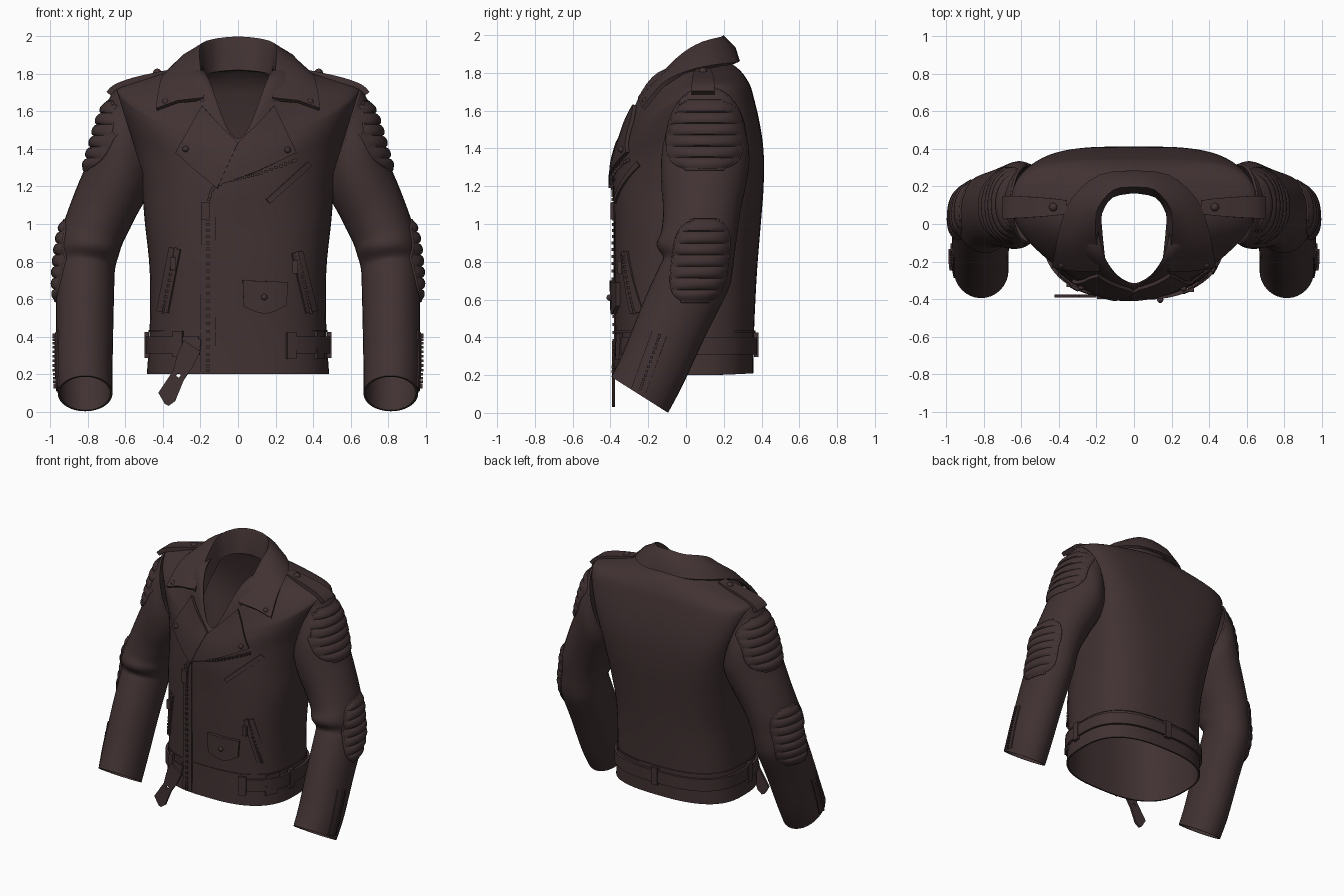
import bpy, bmesh, math
from mathutils import Vector, Matrix
from mathutils.bvhtree import BVHTree

if "Cube" in bpy.data.objects:
    bpy.data.objects.remove(bpy.data.objects["Cube"])

leather = bpy.data.materials.new("dark_brown_leather")
leather.diffuse_color = (0.054, 0.032, 0.033, 1)
leather.use_nodes = True
leather.node_tree.nodes["Principled BSDF"].inputs["Base Color"].default_value = leather.diffuse_color


def finish(name, bm, mirror=False, angle=40):
    bmesh.ops.recalc_face_normals(bm, faces=bm.faces)
    me = bpy.data.meshes.new(name)
    bm.to_mesh(me)
    bm.free()
    me.materials.append(leather)
    for f in me.polygons:
        f.use_smooth = True
    me.set_sharp_from_angle(angle=math.radians(angle))
    ob = bpy.data.objects.new(name, me)
    bpy.context.collection.objects.link(ob)
    if mirror:
        ob.modifiers.new("mirror", 'MIRROR').use_mirror_merge = False


# Sheet of points with thickness
def grid(name, rows, th=0.02, wrap=False, mirror=False, holes=()):
    bm = bmesh.new()
    V = [[bm.verts.new(p) for p in r] for r in rows]
    n = len(rows[0])
    for i in range(len(rows) - 1):
        for j in range(n if wrap else n - 1):
            if (i, j) not in holes:
                k = (j + 1) % n
                bm.faces.new((V[i][j], V[i][k], V[i + 1][k], V[i + 1][j]))
    bm.normal_update()
    verts, faces = list(bm.verts), list(bm.faces)
    border = [e.verts[:] for e in bm.edges if len(e.link_faces) == 1]
    twin = {}
    for v in verts:
        d = v.normal * th / 2
        twin[v] = bm.verts.new(v.co - d)
        v.co += d
    for f in faces:
        bm.faces.new([twin[v] for v in reversed(f.verts[:])])
    for a, b in border:
        bm.faces.new((a, b, twin[b], twin[a]))
    finish(name, bm, mirror)


# Catmull-Rom resampling of tuples
def smooth(keys, n):
    out = []
    for i in range(len(keys) - 1):
        a, b, c, d = (keys[max(0, min(len(keys) - 1, i + k))] for k in (-1, 0, 1, 2))
        for s in range(n):
            t = s / n
            out.append(tuple(0.5 * (2 * q + (r - p) * t + (2 * p - 5 * q + 4 * r - w) * t * t
                             + (3 * q - p - 3 * r + w) * t ** 3) for p, q, r, w in zip(a, b, c, d)))
    return out + [tuple(keys[-1])]


def tree(rows):
    n = len(rows[0])
    return BVHTree.FromPolygons([p for r in rows for p in r],
        [(i * n + j, i * n + (j + 1) % n, (i + 1) * n + (j + 1) % n, (i + 1) * n + j)
         for i in range(len(rows) - 1) for j in range(n)])


# Torso: rings of side x,y,z / front y,z / back y,z / front roundness, rise power, back roundness
def ring(k, angles):
    sx, ys, zs, yf, zf, yb, zb, p, q, pb = k
    pts = []
    for a in angles:
        c, s = math.cos(a), math.sin(a)
        y, z, e = (yf, zf, p) if s < 0 else (yb, zb, pb)
        pts.append(Vector((math.copysign(abs(c) ** e, c) * sx, ys + (y - ys) * abs(s) ** e,
                           zs + (z - zs) * abs(s) ** q)))
    return pts


torso_keys = [
    (.48, 0, .20, -.375, .20, .35, .21, .75, 2, .75), (.465, 0, .45, -.37, .45, .355, .45, .75, 2, .75),
    (.465, .01, .75, -.375, .75, .37, .75, .75, 2, .75), (.49, .04, 1.0, -.375, 1.0, .39, 1.0, .8, 2, .7),
    (.51, .08, 1.2, -.38, 1.18, .405, 1.2, .9, 2, .6), (.55, .1, 1.4, -.37, 1.3, .405, 1.38, 1, 2, .52),
    (.60, .1, 1.55, -.355, 1.37, .385, 1.53, 1.05, 2, .52), (.64, .1, 1.68, -.34, 1.41, .35, 1.68, 1.12, 1.7, .58),
    (.63, .1, 1.735, -.335, 1.43, .33, 1.74, 1.15, 1.7, .75), (.45, .1, 1.785, -.33, 1.44, .29, 1.8, 1.1, 2.5, .9),
    (.27, .08, 1.83, -.32, 1.45, .24, 1.84, 1, 4, 1), (.2, .06, 1.82, -.315, 1.45, .19, 1.84, 1, 4, 1)]
around = [2 * math.pi * i / 64 for i in range(64)]
torso_rows = [ring(k, around) for k in smooth(torso_keys, 4)]
grid("torso", torso_rows, .012, wrap=True)
torso_tree = tree(torso_rows)

# Sleeve: outer x,z / inner x,z / front y / back y / tilt
sleeve_keys = [
    (.655, 1.72, .48, 1.16, -.10, .315, 0), (.725, 1.57, .505, 1.12, -.125, .33, 0),
    (.79, 1.35, .54, 1.06, -.125, .31, 0), (.86, 1.18, .58, .98, -.115, .285, 0),
    (.925, 1.0, .62, .90, -.125, .265, .01), (.95, .88, .64, .84, -.15, .25, .03),
    (.96, .80, .66, .77, -.115, .24, .04), (.965, .71, .665, .70, -.14, .215, .06),
    (.965, .5, .67, .5, -.225, .105, .075), (.965, .24, .675, .24, -.325, -.02, .085),
    (.955, .096, .675, .096, -.39, -.1, .092)]
sleeve_rows = [[Vector(((ox + ix) / 2 + (ox - ix) / 2 * math.cos(a),
                        (yf + yb) / 2 + (yb - yf) / 2 * math.sin(a),
                        (oz + iz) / 2 + (oz - iz) / 2 * math.cos(a) - tilt * math.sin(a)))
                for a in around[::2]] for ox, oz, ix, iz, yf, yb, tilt in smooth(sleeve_keys, 4)]
grid("sleeve", sleeve_rows, .012, wrap=True, mirror=True)
sleeve_tree = tree(sleeve_rows)


# Place flat coordinates on the torso front (x, z) or sleeve outside (y, z)
def front(x, z, off=.015):
    hit = torso_tree.ray_cast(Vector((x, -2, z)), Vector((0, 1, 0)))[0]
    if hit is None or hit.y > -.1:
        hit = torso_tree.find_nearest(Vector((x, -.3, z)))[0]
    return Vector((x, hit.y - off, z))


def side(y, z, off=.015):
    hit = sleeve_tree.ray_cast(Vector((2, y, z)), Vector((-1, 0, 0)))[0]
    if hit is None or hit.x < .55:
        hit = sleeve_tree.find_nearest(Vector((.68, y, z)))[0]
    return hit + Vector((off, 0, 0))


def patch(name, top, bottom, off=.012, th=.016, n=6, place=front, mirror=False):
    a, b = smooth(top, 3), smooth(bottom, 3)
    rows = [[place(p[0] + (q[0] - p[0]) * i / n, p[1] + (q[1] - p[1]) * i / n, off)
             for p, q in zip(a, b)] for i in range(n + 1)]
    grid(name, rows, th, mirror=mirror)


def strip(name, p, q, w, **kw):
    d = (Vector(q) - Vector(p)).normalized() * w / 2
    m = (Vector(p) + Vector(q)) / 2
    lines = [[(t[0] - s * d.y, t[1] + s * d.x) for t in (p, m, q)] for s in (1, -1)]
    patch(name, *lines, n=2, **kw)


def boxes(name, points, size, mirror=False):
    bm = bmesh.new()
    for p in points:
        bmesh.ops.create_cube(bm, size=1, matrix=Matrix.Translation(p) @ Matrix.Diagonal((*size, 1)))
    finish(name, bm, mirror)


def studs(name, points, r=.017, mirror=False):
    bm = bmesh.new()
    for p in points:
        bmesh.ops.create_uvsphere(bm, u_segments=12, v_segments=6, radius=r, matrix=Matrix.Translation(p))
    finish(name, bm, mirror)


def teeth(name, path, n, place=front, size=.016, mirror=False):
    boxes(name, [place(a, b, .02) for a, b in smooth(path, n)], (size,) * 3, mirror)


def piping(name, points, r, cyclic=True):
    cu = bpy.data.curves.new(name, 'CURVE')
    cu.dimensions, cu.bevel_depth, cu.bevel_resolution = '3D', r, 2
    sp = cu.splines.new('POLY')
    sp.points.add(len(points) - 1)
    for s, p in zip(sp.points, points):
        s.co = (*p, 1)
    sp.use_cyclic_u = cyclic
    cu.materials.append(leather)
    ob = bpy.data.objects.new(name, cu)
    bpy.context.collection.objects.link(ob)
    ob.modifiers.new("mirror", 'MIRROR').use_mirror_merge = False


piping("armhole_seam", sleeve_rows[0], .008)

# Folded collar: inner stand, fold line, outer edge
stand = [(0, .175, 1.82), (.12, .15, 1.81), (.18, .06, 1.79), (.18, -.03, 1.73), (.17, -.13, 1.66), (.16, -.22, 1.58)]
fold = [(0, .2, 1.99), (.11, .185, 1.98), (.195, .09, 1.955), (.21, -.01, 1.90), (.205, -.12, 1.80), (.19, -.25, 1.67)]
edge = [(0, .275, 1.86), (.18, .255, 1.85), (.32, .14, 1.835), (.385, 0, 1.80), (.415, -.12, 1.735), (.435, -.225, 1.61)]
half = []
for s, f, e in zip(*(smooth(k, 3) for k in (stand, fold, edge))):
    s, f, e = Vector(s), Vector(f), Vector(e)
    bulge = Vector((.008, -.006, .012)) if f.x > .1 else Vector((0, .015, .005))
    half.append([s, f - Vector((0, 0, .012)), f, f.lerp(e, .12), f.lerp(e, .5) + bulge, e])
grid("collar", [[Vector((-p.x, p.y, p.z)) for p in r] for r in half[:0:-1]] + half, .022)

# Lapels
patch("right_lapel", [(0, 1.43), (.1, 1.53), (.19, 1.63)], [(-.13, 1.20), (.1, 1.28), (.31, 1.38)], .025, .02)
patch("left_lapel", [(0, 1.43), (-.1, 1.53), (-.19, 1.63)], [(-.11, 1.19), (-.22, 1.28), (-.33, 1.38)], .028, .02)
studs("snap_studs", [front(-.28, 1.40, .04), front(.265, 1.395, .04), front(.14, .61, .038)])
studs("collar_studs", [(.385, -.215, 1.65)], .02, True)

# Main zip with tape, teeth and pull
patch("zip_tape", [(-.20, .21), (-.20, .7), (-.19, 1.15)], [(-.12, .21), (-.12, .7), (-.12, 1.18)], .008, .012, 3)
teeth("main_zip_teeth", [(.31, 1.34), (.1, 1.265), (-.08, 1.22), (-.15, 1.15), (-.16, .9), (-.16, .55), (-.16, .22)], 9)
boxes("zip_pull", [front(-.175, 1.07, .025)], (.045, .025, .09))

# Slanted pocket zips and chest zip
for name, p, q in (("left_pocket", (-.335, .87), (-.40, .53)), ("right_pocket", (.315, .85), (.39, .53))):
    strip(name + "_welt", p, q, .06, off=.01)
    teeth(name + "_zip_teeth", [p, q], 14, size=.013)
    boxes(name + "_zip_pull", [front(p[0] - .01, p[1] - .08, .03)], (.03, .02, .07))
strip("chest_zip_welt", (.38, 1.32), (.16, 1.12), .03, off=.01)

# Flap pocket
patch("pocket_flap", [(.025, .70), (.14, .695), (.265, .69)], [(.03, .56), (.145, .52), (.255, .565)], .02, .022)

# Belt with loops, buckles and loose end
arc = [math.radians(-57 + 308 * i / 60) for i in range(61)]
grid("belt", [ring((.485, 0, z, -.385, z, .368, z, .75, 2, .75), arc) for z in (.31, .40)], .018)
grid("belt_upper_seam", [ring((.472, 0, z, -.378, z, .363, z, .75, 2, .75), around) for z in (.425, .435)], .008, wrap=True)
boxes("back_belt_loop", [(0, .372, .36)], (.05, .025, .13))
boxes("side_belt_loops", [(.486, -.06, .355)], (.025, .05, .14), True)
strip("right_belt_keeper", (.435, .43), (.435, .28), .04, off=.03)
strip("right_belt_buckle", (.285, .42), (.285, .28), .05, off=.025)
strip("left_belt_keeper", (-.32, .43), (-.32, .29), .05, off=.025)
strip("left_belt_tab", (-.32, .355), (-.2, .345), .08, off=.02)
ends = [((-.29, .38), (-.20, .32)), ((-.325, .30), (-.235, .25)), ((-.345, .22), (-.28, .18)),
        ((-.355, .205), (-.29, .165)), ((-.425, .10), (-.335, .055)), ((-.39, .04), (-.37, .03))]
grid("loose_belt_end", [[Vector((a[0] + (b[0] - a[0]) * t, -.385, a[1] + (b[1] - a[1]) * t))
     for t in (0, .38, .62, 1)] for a, b in ends], .016, holes={(2, 1)})

# Epaulettes
board = smooth([(.355, .035, 1.81), (.42, .045, 1.797), (.55, .055, 1.768), (.65, .06, 1.732), (.69, .06, 1.695)], 3)
grid("epaulette", [[Vector((x, .09 + w * s, z)) for s in (-1, -.4, .4, 1)] for x, w, z in board], .03, mirror=True)
studs("epaulette_button", [(.43, .09, 1.805)], .024, True)


# Ribbed pads on shoulder and elbow
def pad(name, y0, y1, z0, z1, ribs, lean):
    rows = []
    n = ribs * 6
    for i in range(n + 1):
        t = i / n
        w = (y1 - y0) / 2 * max(.5, (1 - abs(2 * t - 1) ** 4) ** .4)
        mid = (y0 + y1) / 2 + lean * (t - .5)
        row = []
        for j in range(17):
            s = j / 8 - 1
            rim = (1 - abs(s) ** 6) * (1 - abs(2 * t - 1) ** 12)
            row.append(side(mid + w * s, z0 + (z1 - z0) * t,
                            .008 + rim * (.002 + .018 * abs(math.sin(math.pi * ribs * t)) ** .6)))
        rows.append(row)
    grid(name, rows, .012, mirror=True)
    piping(name + "_piping", [r[0] for r in rows] + rows[-1][1:] + [r[-1] for r in rows[-2::-1]] + rows[0][-2:0:-1], .008)


pad("shoulder_pad", -.10, .295, 1.29, 1.65, 6, 0)
pad("elbow_pad", -.07, .22, .59, 1.02, 7, .05)

# Cuff zips
strip("cuff_zip_tape", (-.14, .42), (-.25, .12), .08, off=.006, place=side, mirror=True)
teeth("cuff_zip_teeth", [(-.14, .41), (-.24, .13)], 14, side, .014, True)
